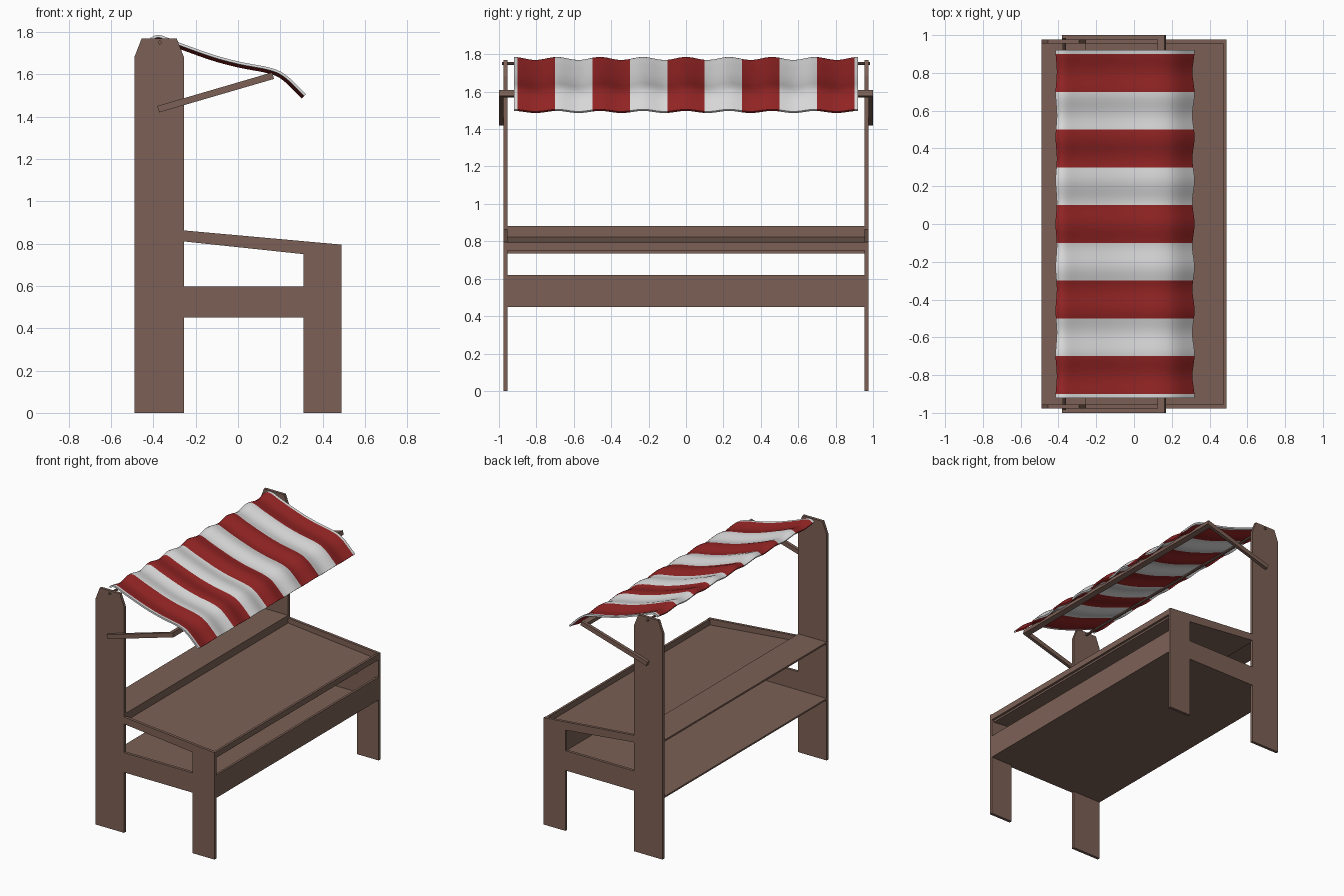
import bpy, bmesh, math
from mathutils import Vector

if "Cube" in bpy.data.objects:
    bpy.data.objects.remove(bpy.data.objects["Cube"])


def material(name, rgb):
    m = bpy.data.materials.new(name)
    m.diffuse_color = (*rgb, 1)
    m.use_nodes = True
    m.node_tree.nodes["Principled BSDF"].inputs["Base Color"].default_value = m.diffuse_color
    return m


WOOD = material("brown wood", (0.20, 0.118, 0.092))
RED = material("red cloth", (0.30, 0.018, 0.018))
WHITE = material("white cloth", (0.72, 0.72, 0.72))


def finish(bm, name, mats):
    me = bpy.data.meshes.new(name)
    bm.to_mesh(me)
    bm.free()
    ob = bpy.data.objects.new(name, me)
    bpy.context.collection.objects.link(ob)
    for m in mats:
        me.materials.append(m)
    return ob


def extruded(name, loops, y0, y1):
    """Extrude an x-z outline (later loops are holes) from y0 to y1."""
    bm = bmesh.new()
    edges = []
    for pts in loops:
        vs = [bm.verts.new((x, y0, z)) for x, z in pts]
        edges += [bm.edges.new((vs[i - 1], vs[i])) for i in range(len(vs))]
    bmesh.ops.triangle_fill(bm, edges=edges, use_beauty=True)
    res = bmesh.ops.extrude_face_region(bm, geom=bm.faces[:], use_keep_orig=True)
    moved = [g for g in res["geom"] if isinstance(g, bmesh.types.BMVert)]
    bmesh.ops.translate(bm, verts=moved, vec=(0, y1 - y0, 0))
    bmesh.ops.recalc_face_normals(bm, faces=bm.faces[:])
    return finish(bm, name, [WOOD])


def rect(x0, x1, z0, z1):
    return [(x0, z0), (x1, z0), (x1, z1), (x0, z1)]


# Side panels: tall back post, front leg and two rails around an opening
side = [(-.49, 0), (-.255, 0), (-.255, .45), (.31, .45), (.31, 0), (.49, 0),
        (.49, .795), (-.255, .862), (-.255, 1.68), (-.29, 1.77),
        (-.455, 1.77), (-.49, 1.68)]
opening = [(-.255, .597), (.31, .597), (.31, .75), (-.255, .81)]
# Swing arms that hold the awning out
arm = [(-.382, 1.45), (-.372, 1.42), (.17, 1.578), (.162, 1.609)]
for s, label in ((-1, "front"), (1, "back")):
    extruded(label + "_side_panel", [side, opening], s * .955, s * .976)
    extruded(label + "_awning_arm", [arm], s * .976, s * 1.0)

# Boards running between the side panels
IN = .955
extruded("lower_shelf", [rect(-.49, .475, .45, .462)], -IN, IN)
extruded("lower_front_board", [rect(.472, .489, .45, .62)], -IN, IN)
extruded("counter_front_lip", [rect(.472, .489, .75, .793)], -IN, IN)
extruded("sloped_counter", [[(-.256, .811), (.472, .736), (.472, .752), (-.256, .824)]], -IN, IN)
extruded("counter_back_board", [rect(-.27, -.256, .811, .87)], -IN, IN)
extruded("back_shelf", [rect(-.49, -.256, .868, .881)], -IN, IN)

# Crossbar between the arms and rod between the posts
extruded("awning_crossbar", [[(.133, 1.568), (.17, 1.578), (.162, 1.609), (.125, 1.599)]], -.98, .98)
rod = [(-.37 + .009 * math.cos(a), 1.75 + .009 * math.sin(a))
       for a in (math.tau * i / 10 for i in range(10))]
extruded("awning_rod", [rod], -.985, .985)

# Striped awning: smooth profile swept along y with soft waves
key = [Vector(p) for p in ((-.412, 1.764), (-.37, 1.777), (-.277, 1.741), (-.12, 1.685),
                           (.007, 1.651), (.15, 1.623), (.225, 1.587), (.315, 1.5))]
ext = [2 * key[0] - key[1]] + key + [2 * key[-1] - key[-2]]
profile = []
for i in range(1, len(ext) - 2):
    a, b, c, d = ext[i - 1:i + 3]
    for k in range(5):
        t = k / 5
        profile.append(.5 * (2 * b + (c - a) * t + (2 * a - 5 * b + 4 * c - d) * t * t
                             + (3 * b - a - 3 * c + d) * t ** 3))
profile.append(key[-1])

bm = bmesh.new()
COLS = 92
rows = []
for i, p in enumerate(profile):
    tan = (profile[min(i + 1, len(profile) - 1)] - profile[max(i - 1, 0)]).normalized()
    n = Vector((-tan.y, tan.x))
    row = []
    for j in range(COLS + 1):
        y = -.92 + 1.84 * j / COLS
        q = p + n * (.008 * math.cos(math.tau * y / .23))
        row.append(bm.verts.new((q.x, y, q.y)))
    rows.append(row)
for r0, r1 in zip(rows, rows[1:]):
    for j in range(COLS):
        f = bm.faces.new((r0[j], r1[j], r1[j + 1], r0[j + 1]))
        y = f.calc_center_median().y
        f.material_index = math.floor((y + .1) / .2) % 2   # stripes 0.2 wide
awning = finish(bm, "striped_awning", [RED, WHITE])
mod = awning.modifiers.new("thickness", "SOLIDIFY")
mod.thickness = .012
mod.offset = -1
bpy.context.view_layer.objects.active = awning
awning.select_set(True)
bpy.ops.object.modifier_apply(modifier=mod.name)
bpy.ops.object.shade_smooth_by_angle(angle=math.radians(40))
